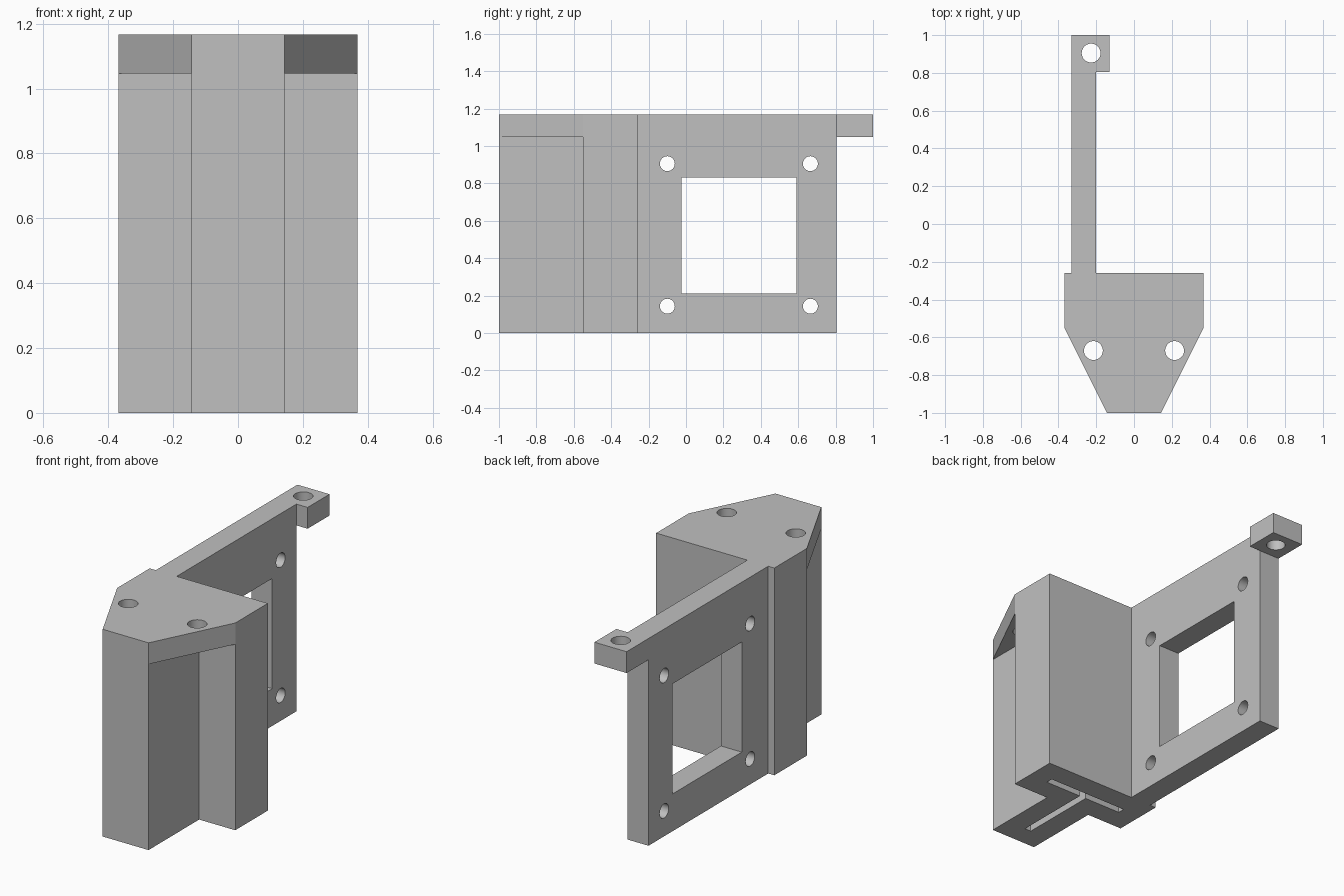
import bpy, bmesh, math
from mathutils import Vector

if "Cube" in bpy.data.objects:
    bpy.data.objects.remove(bpy.data.objects["Cube"], do_unlink=True)

TOP, LEDGE = 1.167, 1.047      # overall height, underside of cap and tab
BACK, STEP = -0.26, -0.55      # rear face of the post, start of the taper
HALF, STEM = 0.368, 0.143      # half widths of the post and its stem
PANEL_L, PANEL_R, PANEL_END = -0.33, -0.20, 0.805

grey = bpy.data.materials.new("plain grey")
grey.use_nodes = True
colour = (0.527, 0.527, 0.527, 1)
grey.diffuse_color = colour
grey.node_tree.nodes["Principled BSDF"].inputs["Base Color"].default_value = colour


def prism(name, outline, low, high, axis="z"):
    """Extrude an outline along z (points are x, y) or x (points are y, z)."""
    bm = bmesh.new()
    place = (lambda a, b: (a, b, low)) if axis == "z" else (lambda a, b: (low, a, b))
    face = bm.faces.new([bm.verts.new(place(*p)) for p in outline])
    extruded = bmesh.ops.extrude_face_region(bm, geom=[face])["geom"]
    offset = Vector((0, 0, high - low)) if axis == "z" else Vector((high - low, 0, 0))
    bmesh.ops.translate(bm, vec=offset, verts=[v for v in extruded if isinstance(v, bmesh.types.BMVert)])
    bmesh.ops.recalc_face_normals(bm, faces=bm.faces)
    mesh = bpy.data.meshes.new(name)
    bm.to_mesh(mesh)
    bm.free()
    mesh.materials.append(grey)
    obj = bpy.data.objects.new(name, mesh)
    bpy.context.collection.objects.link(obj)
    return obj


def rect(a0, a1, b0, b1):
    return [(a0, b0), (a1, b0), (a1, b1), (a0, b1)]


def circle(a, b, radius, sides=32):
    turns = [2 * math.pi * i / sides for i in range(sides)]
    return [(a + radius * math.cos(t), b + radius * math.sin(t)) for t in turns]


def combine(target, other, operation):
    """Apply a boolean and remove the helper."""
    mod = target.modifiers.new(operation.lower(), "BOOLEAN")
    mod.operation, mod.solver, mod.object = operation, "EXACT", other
    bpy.context.view_layer.objects.active = target
    bpy.ops.object.modifier_apply(modifier=mod.name)
    bpy.data.objects.remove(other, do_unlink=True)


# Post with a T-shaped section
half = [(STEM, -1), (STEM, STEP), (HALF, STEP), (HALF, BACK)]
bracket = prism("bracket", half + [(-x, y) for x, y in reversed(half)], 0, TOP)

# Tapered cap, side panel with its arm, and end tab
cap_half = [(STEM, -1), (HALF, STEP), (HALF, BACK)]
cap = prism("cap", cap_half + [(-x, y) for x, y in reversed(cap_half)], LEDGE, TOP)
panel = prism("side_panel", [(-0.3, 0), (PANEL_END, 0), (PANEL_END, LEDGE),
                             (1, LEDGE), (1, TOP), (-0.3, TOP)], PANEL_L, PANEL_R, "x")
tab = prism("end_tab", rect(-0.29, -0.13, PANEL_END, 1), LEDGE, TOP)
for part in (cap, panel, tab):
    combine(bracket, part, "UNION")

# T-shaped slot rising from the base
slot = [(0.02, -0.88), (0.02, -0.425), (0.25, -0.425), (0.25, -0.385)]
cutters = [prism("slot_cutter", slot + [(-x, y) for x, y in reversed(slot)], -0.1, LEDGE)]

# Vertical holes through the cap and tab
for x, y in ((-0.215, -0.67), (0.215, -0.67), (-0.227, 0.905)):
    cutters.append(prism("hole_cutter", circle(x, y, 0.05), LEDGE - 0.03, TOP + 0.1))

# Panel window and its four screw holes
cutters.append(prism("window_cutter", rect(-0.025, 0.59, 0.21, 0.83), -0.5, 0, "x"))
for y in (-0.1, 0.665):
    for z in (0.143, 0.905):
        cutters.append(prism("screw_cutter", circle(y, z, 0.04), -0.5, 0, "x"))
for cutter in cutters:
    combine(bracket, cutter, "DIFFERENCE")

# Smooth hole walls, sharp edges elsewhere
bpy.ops.object.select_all(action="DESELECT")
bracket.select_set(True)
bpy.context.view_layer.objects.active = bracket
bpy.ops.object.shade_smooth_by_angle(angle=math.radians(25))
